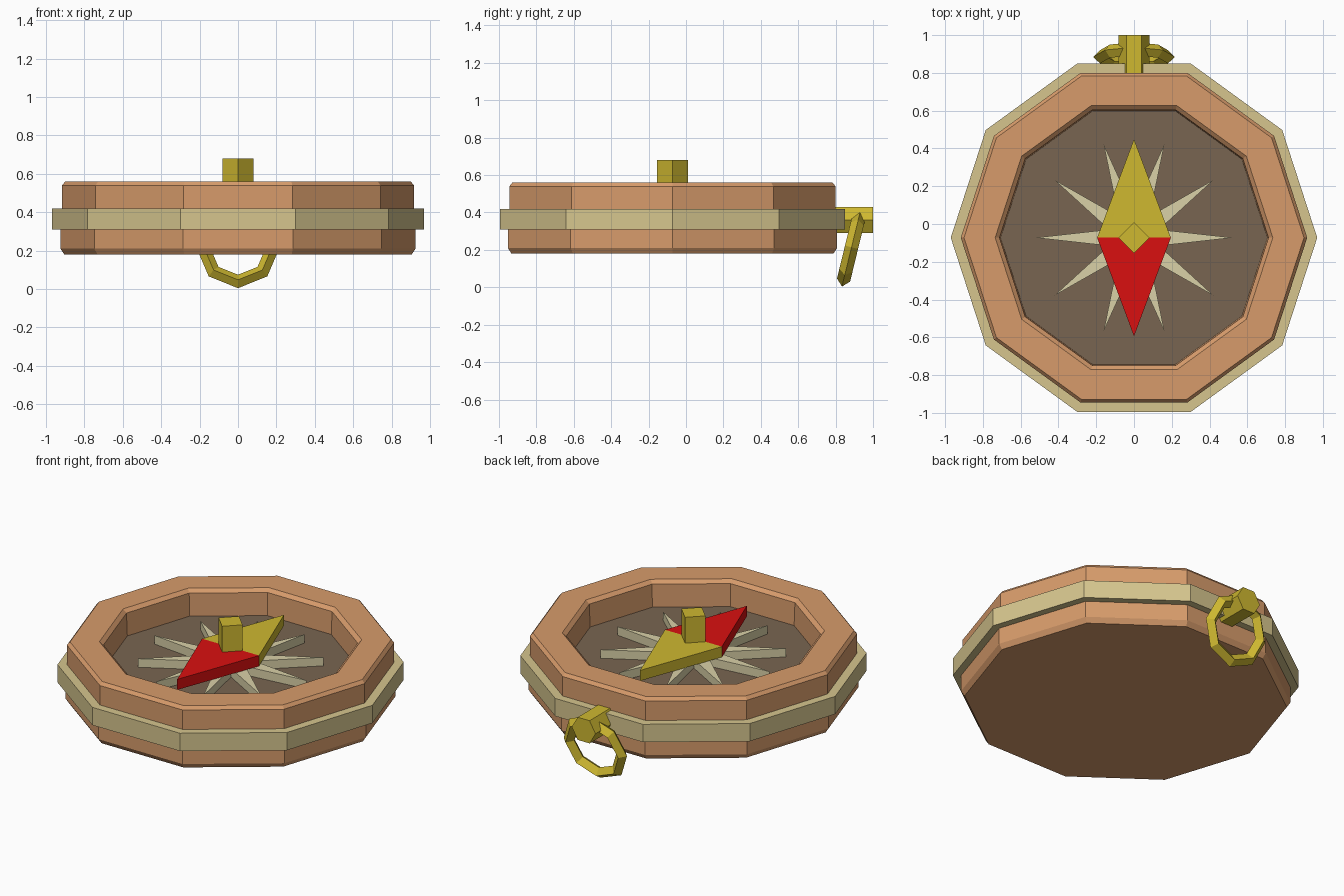
import bpy, bmesh
from math import sin, cos, pi, radians
from mathutils import Matrix

cube = bpy.data.objects.get("Cube")
if cube:
    bpy.data.objects.remove(cube, do_unlink=True)

CENTRE_Y = -0.0725
SIDES = 10


def material(name, rgb):
    m = bpy.data.materials.new(name)
    m.use_nodes = True
    m.diffuse_color = (*rgb, 1)
    m.node_tree.nodes["Principled BSDF"].inputs["Base Color"].default_value = (*rgb, 1)
    return m


copper = material("copper", (0.68, 0.33, 0.147))
cream = material("cream", (0.67, 0.56, 0.27))
ivory = material("ivory", (0.70, 0.64, 0.39))
gold = material("gold", (0.62, 0.48, 0.03))
red = material("red", (0.70, 0.005, 0.005))
dial_brown = material("dial brown", (0.19, 0.13, 0.082))


def finish(name, bm, mat, location):
    bmesh.ops.recalc_face_normals(bm, faces=bm.faces[:])
    mesh = bpy.data.meshes.new(name)
    bm.to_mesh(mesh)
    bm.free()
    mesh.materials.append(mat)
    obj = bpy.data.objects.new(name, mesh)
    obj.location = location
    bpy.context.collection.objects.link(obj)
    return obj


def ring_points(radius, count):
    return [(radius * cos(2 * pi * i / count), radius * sin(2 * pi * i / count))
            for i in range(count)]


def prism(name, outline, bottom, top, mat):
    """Extrude a flat outline upward around the compass centre."""
    bm = bmesh.new()
    low = [bm.verts.new((x, y, bottom)) for x, y in outline]
    high = [bm.verts.new((x, y, top)) for x, y in outline]
    bm.faces.new(low)
    bm.faces.new(high)
    for i in range(len(outline)):
        j = (i + 1) % len(outline)
        bm.faces.new((low[i], low[j], high[j], high[i]))
    return finish(name, bm, mat, (0, CENTRE_Y, 0))


def lathe(name, profile, mat, closed=False):
    """Sweep a (radius, height) profile round the ten sides."""
    bm = bmesh.new()
    rings = [[bm.verts.new((x, y, z)) for x, y in ring_points(r, SIDES)]
             for r, z in profile]
    pairs = list(zip(rings, rings[1:]))
    if closed:
        pairs.append((rings[-1], rings[0]))
    else:
        bm.faces.new(rings[0])
        bm.faces.new(rings[-1])
    for a, b in pairs:
        for i in range(SIDES):
            j = (i + 1) % SIDES
            bm.faces.new((a[i], a[j], b[j], b[i]))
    return finish(name, bm, mat, (0, CENTRE_Y, 0))


# Case: chamfered bowl, the band round it and the sunken dial
lathe("case", [(0.905, 0.18), (0.925, 0.21), (0.925, 0.36), (0.917, 0.37),
               (0.917, 0.54), (0.90, 0.56), (0.735, 0.56), (0.712, 0.54),
               (0.706, 0.39)], copper)
lathe("band", [(0.97, 0.31), (0.97, 0.42), (0.85, 0.42), (0.85, 0.31)], cream, closed=True)
prism("dial", ring_points(0.708, SIDES), 0.38, 0.40, dial_brown)

# Ten-pointed star on the dial
star = []
for i in range(2 * SIDES):
    r = 0.14 if i % 2 else 0.52
    star.append((r * cos(pi * i / SIDES), r * sin(pi * i / SIDES)))
prism("star", star, 0.395, 0.453, ivory)

# Needle halves and the square pin through them
for name, tip, mat in (("north_needle", 0.522, gold), ("south_needle", -0.522, red)):
    prism(name, [(-0.195, 0), (0.195, 0), (0, tip)], 0.455, 0.52, mat)
prism("needle_pin", ring_points(0.082, 4), 0.50, 0.68, gold)

# Hexagonal crown stem pointing backward
bm = bmesh.new()
bmesh.ops.create_cone(bm, cap_ends=True, segments=6, radius1=0.081, radius2=0.081, depth=0.22)
bmesh.ops.rotate(bm, verts=bm.verts[:], matrix=Matrix.Rotation(radians(30), 3, "Z"))
# Put a corner on the x axis whichever way the cone starts
if max(v.co.x for v in bm.verts) < 0.08:
    bmesh.ops.rotate(bm, verts=bm.verts[:], matrix=Matrix.Rotation(radians(30), 3, "Z"))
bmesh.ops.rotate(bm, verts=bm.verts[:], matrix=Matrix.Rotation(pi / 2, 3, "X"))
finish("crown_stem", bm, gold, (0, 0.89, 0.36))

# Hanging loop: eight-sided ring with a diamond section, tilted
bpy.ops.mesh.primitive_torus_add(major_segments=8, minor_segments=4,
                                 major_radius=0.18, minor_radius=0.036,
                                 location=(0, 0.885, 0.214),
                                 rotation=(radians(76.3), 0, 0))
loop = bpy.context.object
loop.name = "hanging_loop"
loop.data.materials.append(gold)
loop.data.shade_flat()
